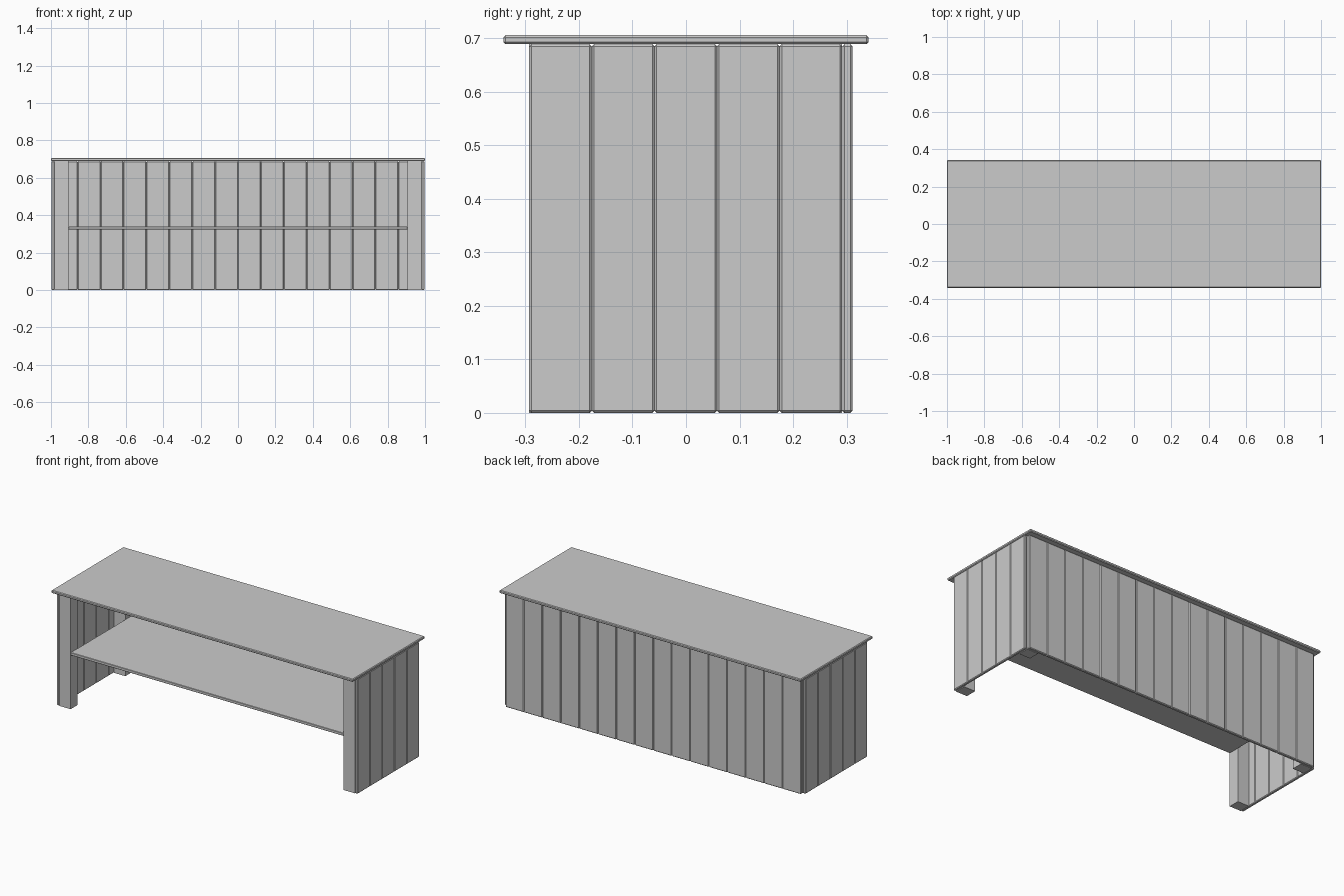
import bpy, bmesh

if "Cube" in bpy.data.objects:
    bpy.data.objects.remove(bpy.data.objects["Cube"])

def box(name, x, y, z, bevel=0.0):
    """Box from (min, max) ranges, with optional flat chamfer."""
    bm = bmesh.new()
    bmesh.ops.create_cube(bm, size=1)
    for v in bm.verts:
        v.co = [r[0] if c < 0 else r[1] for c, r in zip(v.co, (x, y, z))]
    if bevel:
        bmesh.ops.bevel(bm, geom=bm.edges[:], offset=bevel, segments=1,
                        profile=0.5, affect='EDGES')
    bmesh.ops.recalc_face_normals(bm, faces=bm.faces[:])
    me = bpy.data.meshes.new(name)
    bm.to_mesh(me)
    bm.free()
    ob = bpy.data.objects.new(name, me)
    bpy.context.collection.objects.link(ob)
    return ob

H = 0.689              # underside of the top
FRONT, BACK = -0.293, 0.292
INNER, OUTER = 0.98, 0.998
CH = 0.004             # chamfer

# Desk top
box("desk_top", (-1, 1), (-0.341, 0.341), (H, 0.706), CH)

# Shelf between the posts
box("shelf", (-0.905, 0.905), (FRONT, BACK), (0.323, 0.34), 0.002)

# Back planks
n = 16
w = 2 * INNER / n
for i in range(n):
    x0 = -INNER + i * w
    box(f"back_plank_{i + 1}", (x0, x0 + w), (BACK, 0.311), (0, H), CH)

# Side planks and corner posts, on both sides
m = 5
d = (BACK - FRONT) / m
for side, s in (("left", -1), ("right", 1)):
    xs = sorted((s * INNER, s * OUTER))
    for i in range(m):
        y0 = FRONT + i * d
        box(f"{side}_side_plank_{i + 1}", xs, (y0, y0 + d), (0, H), CH)
    xp = sorted((s * 0.905, s * INNER))
    box(f"{side}_front_post", xp, (FRONT, FRONT + 0.067), (0, H))
    box(f"{side}_back_post", xp, (BACK - 0.067, BACK), (0, H))
